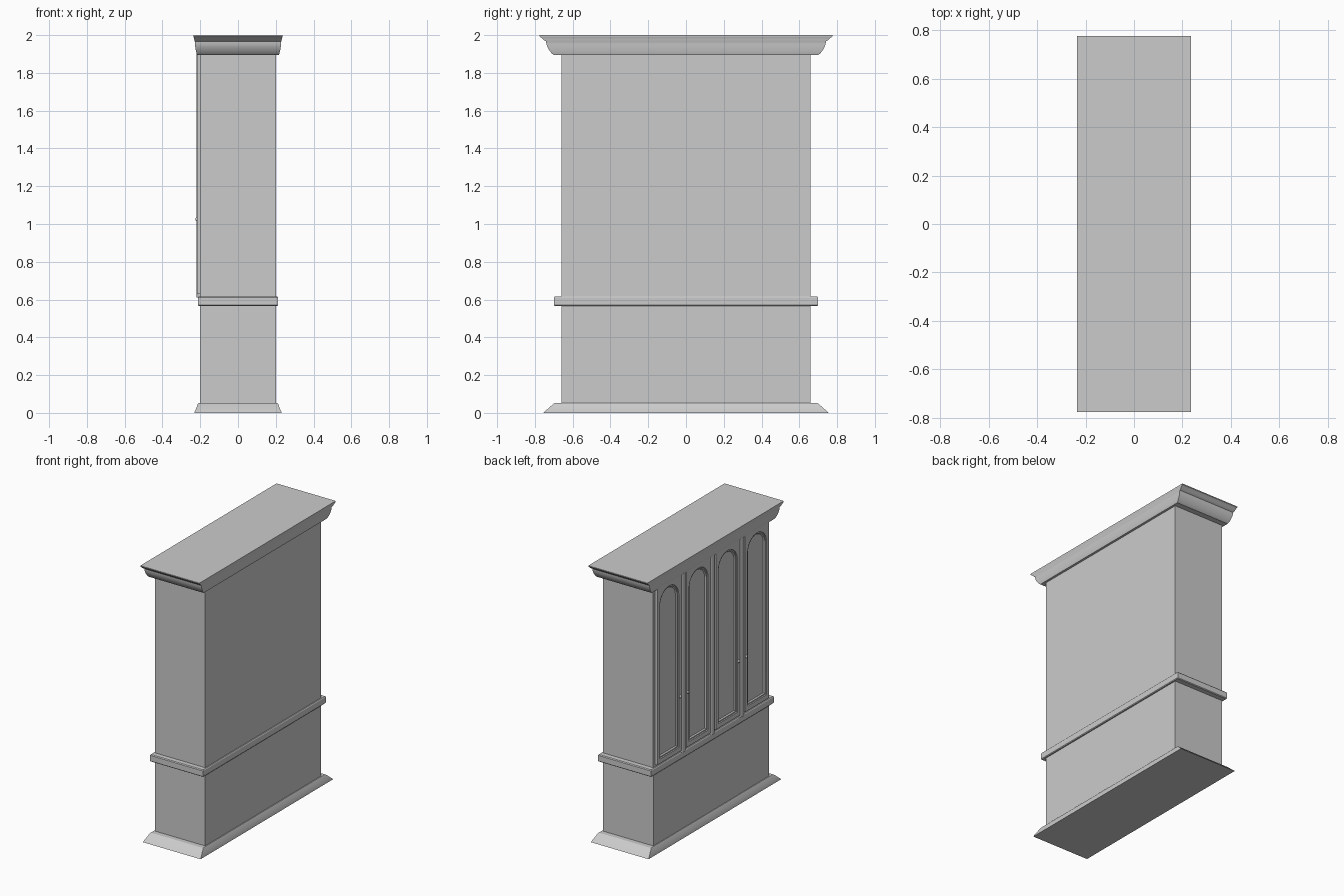
import bpy, bmesh, math

if "Cube" in bpy.data.objects:
    bpy.data.objects.remove(bpy.data.objects["Cube"])


def loft(name, rings, smooth=True):
    """Skin a stack of equal-length closed loops and cap both ends."""
    bm = bmesh.new()
    loops = [[bm.verts.new(p) for p in ring] for ring in rings]
    n = len(loops[0])
    for a, b in zip(loops, loops[1:]):
        for i in range(n):
            j = (i + 1) % n
            bm.faces.new((a[i], a[j], b[j], b[i]))
    bm.faces.new(loops[0][::-1])
    bm.faces.new(loops[-1])
    bmesh.ops.recalc_face_normals(bm, faces=bm.faces)
    me = bpy.data.meshes.new(name)
    bm.to_mesh(me)
    bm.free()
    ob = bpy.data.objects.new(name, me)
    bpy.context.collection.objects.link(ob)
    if smooth:
        bpy.ops.object.select_all(action='DESELECT')
        ob.select_set(True)
        bpy.context.view_layer.objects.active = ob
        bpy.ops.object.shade_smooth_by_angle(angle=math.radians(30))
    return ob


def moulding(name, profile):
    """Rectangular moulding from (half x, half y, z) steps."""
    return loft(name, [[(-x, -y, z), (x, -y, z), (x, y, z), (-x, y, z)]
                       for x, y, z in profile])


def box(name, x0, x1, y0, y1, z0, z1):
    return loft(name, [[(x0, y0, z), (x1, y0, z), (x1, y1, z), (x0, y1, z)]
                       for z in (z0, z1)], False)


# Carcass
box("cabinet_body", -0.2, 0.2, -0.66, 0.66, 0.02, 1.95)

# Plinth, waist band and cornice
moulding("plinth", [(0.23, 0.755, 0), (0.229, 0.75, 0.006), (0.219, 0.722, 0.03),
                    (0.213, 0.703, 0.047), (0.208, 0.695, 0.052)])
moulding("waist_band", [(0.208, 0.695, 0.565), (0.212, 0.70, 0.57),
                        (0.212, 0.70, 0.61), (0.208, 0.695, 0.616)])
moulding("cornice", [(0.216, 0.70, 1.895), (0.219, 0.71, 1.902), (0.223, 0.722, 1.917),
                     (0.226, 0.733, 1.935), (0.228, 0.739, 1.952), (0.229, 0.741, 1.967),
                     (0.231, 0.75, 1.972), (0.232, 0.758, 1.978), (0.234, 0.768, 1.988),
                     (0.236, 0.776, 1.993), (0.236, 0.776, 2.0)])

# Arched doors: frame, stepped inner moulding and sunk panel
HALF, BOTTOM, TOP = 0.137, 0.63, 1.90
SPRING = TOP - HALF
ANGLES = [math.pi * i / 24 for i in range(25)]


def arch(cy, x, r, z0):
    pts = [(x, cy - r, z0), (x, cy + r, z0)]
    return pts + [(x, cy + r * math.cos(a), SPRING + r * math.sin(a)) for a in ANGLES]


def square(cy, x):
    pts = [(x, cy - HALF, BOTTOM), (x, cy + HALF, BOTTOM)]
    for a in ANGLES:
        c, s = math.cos(a), math.sin(a)
        k = HALF / max(abs(c), abs(s))
        pts.append((x, cy + k * c, SPRING + k * s))
    return pts


for i, cy in enumerate((-0.5, -0.167, 0.167, 0.5)):
    loft(f"arched_door_{i + 1}", [
        square(cy, -0.197), square(cy, -0.217),
        arch(cy, -0.217, 0.108, 0.662), arch(cy, -0.211, 0.105, 0.665),
        arch(cy, -0.211, 0.097, 0.673), arch(cy, -0.203, 0.090, 0.680)])

# Rounded posts between the doors
for i, cy in enumerate((-0.333, 0.0, 0.333)):
    loft(f"post_{i + 1}", [[(-0.197 + 0.023 * math.cos(t), cy + 0.029 * math.sin(t), z)
                            for t in [math.tau * k / 24 for k in range(24)]]
                           for z in (0.61, 1.90)])

# Knobs on either side of the outer posts
for side in (-1, 1):
    for off in (-0.043, 0.043):
        bpy.ops.mesh.primitive_uv_sphere_add(segments=16, ring_count=10, radius=0.011,
                                             location=(-0.215, side * 0.333 + off, 1.025))
        bpy.context.object.name = "door_knob"
        bpy.ops.object.shade_smooth()

# Thin lower front panel
box("lower_panel", -0.202, -0.19, -0.305, 0.66, 0.045, 0.57)
